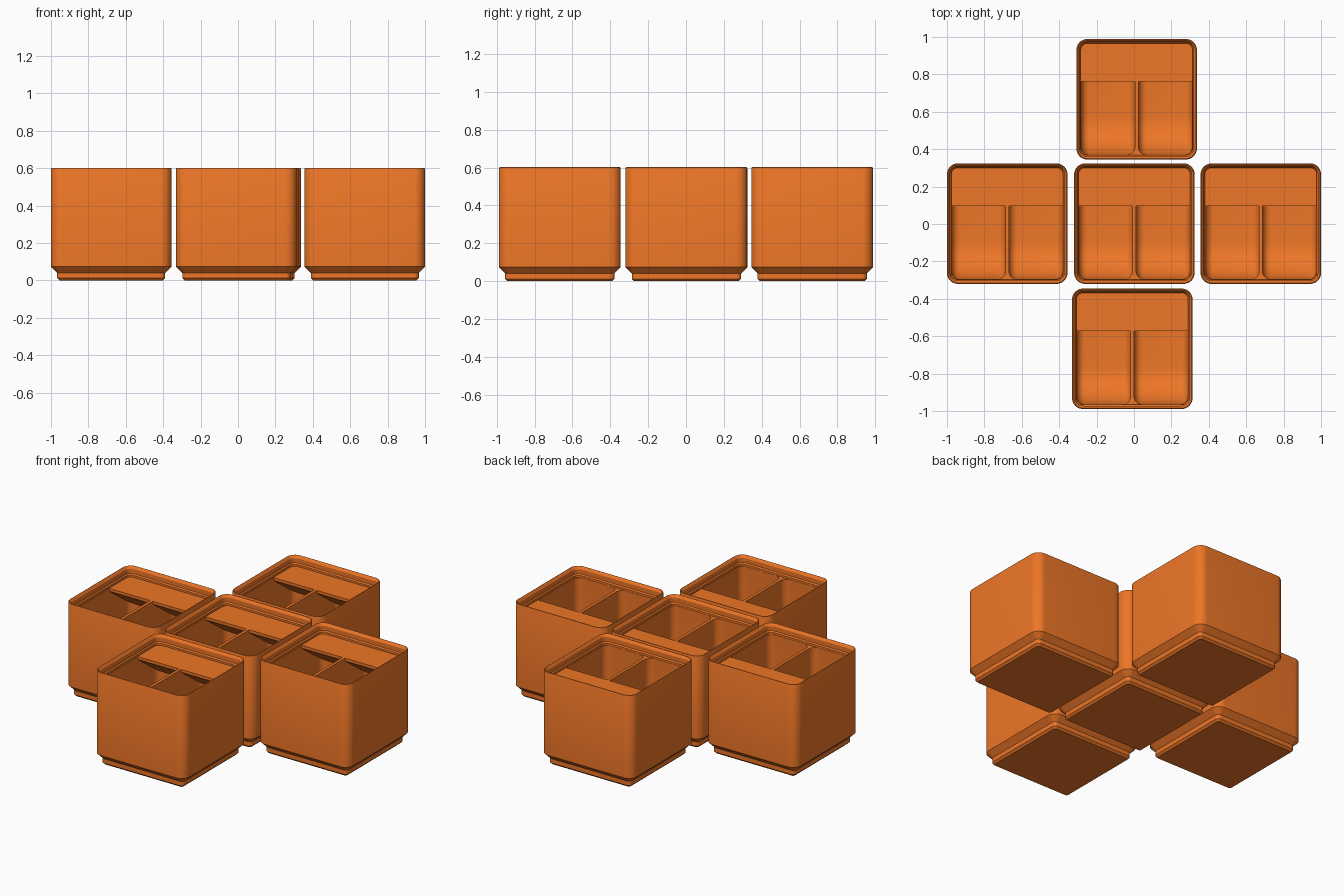
import bpy, bmesh, math

if "Cube" in bpy.data.objects:
    bpy.data.objects.remove(bpy.data.objects["Cube"])

S = 0.644 / 41.5          # units per millimetre; everything below is in mm
HALF = 20.75
INSET = 1.6               # wall thickness round the compartments
FILL_Z = 34.6             # height of divider and label shelf
SEG = 10


def rounded_square(h, r, z):
    pts = []
    for k, (sx, sy) in enumerate([(1, 1), (-1, 1), (-1, -1), (1, -1)]):
        for i in range(SEG + 1):
            a = math.pi / 2 * (k + i / SEG)
            pts.append((sx * (h - r) + r * math.cos(a), sy * (h - r) + r * math.sin(a), z))
    return pts


def loft(name, rings):
    """Closed solid through a stack of equal-length rings, capped at both ends."""
    bm = bmesh.new()
    loops = [[bm.verts.new([c * S for c in p]) for p in ring] for ring in rings]
    for a, b in zip(loops, loops[1:]):
        for i in range(len(a)):
            j = (i + 1) % len(a)
            bm.faces.new((a[i], a[j], b[j], b[i]))
    bm.faces.new(loops[0])
    bm.faces.new(loops[-1])
    bmesh.ops.recalc_face_normals(bm, faces=bm.faces[:])
    mesh = bpy.data.meshes.new(name)
    bm.to_mesh(mesh)
    bm.free()
    ob = bpy.data.objects.new(name, mesh)
    bpy.context.collection.objects.link(ob)
    return ob


def pocket_profile(x, d):
    """Side profile of a compartment, shrunk by d: scoop, floor, back, label underside."""
    front, back, floor = -HALF + INSET + d, HALF - INSET - d, 7 + d
    tip, scoop, fil = 6.1, 13 - d, 3.0 - d
    pts = [(front, FILL_Z + 0.6)]
    for i in range(17):
        a = math.pi + math.pi / 2 * i / 16
        pts.append((front + scoop + scoop * math.cos(a), floor + scoop + scoop * math.sin(a)))
    for i in range(9):
        a = math.pi * 1.5 + math.pi / 2 * i / 8
        pts.append((back - fil + fil * math.cos(a), floor + fil + fil * math.sin(a)))
    pts.append((back, FILL_Z - 1.2 - (back - tip) * math.tan(math.radians(36))))
    pts += [(tip, FILL_Z - 1.2), (tip, FILL_Z + 0.6)]
    return [(x, y, z) for y, z in pts]


def pocket(name, x0, x1):
    r, n = 2.8, 8
    steps = [(r * (1 - math.cos(math.pi / 2 * i / n)), r * (1 - math.sin(math.pi / 2 * i / n)))
             for i in range(n + 1)]
    rings = [pocket_profile(x0 + e, d) for e, d in steps]
    rings += [pocket_profile(x1 - e, d) for e, d in reversed(steps)]
    return loft(name, rings)


# Bin shell: (inset from outer wall, z) going up the outside and down inside the lip
outline = [(2.95, 0), (2.15, 0.8), (2.15, 2.6), (0, 4.75), (0, 38.4), (0.12, 38.7),
           (0.35, 38.8), (0.6, 38.6), (1.1, 37.7), (1.1, 35.9), (1.5, 35.4), (1.5, FILL_Z)]
body = loft("bin_centre", [rounded_square(HALF - i, 3.75 - i, z) for i, z in outline])

# Cut the two scooped compartments
cutters = [pocket("pocket_left", -HALF + INSET, -0.6), pocket("pocket_right", 0.6, HALF - INSET)]
for c in cutters:
    m = body.modifiers.new("cut", 'BOOLEAN')
    m.operation, m.object, m.solver = 'DIFFERENCE', c, 'EXACT'
    c.hide_render = True
dg = bpy.context.evaluated_depsgraph_get()
mesh = bpy.data.meshes.new_from_object(body.evaluated_get(dg))
body.modifiers.clear()
body.data = mesh
for c in cutters:
    bpy.data.objects.remove(c)

mat = bpy.data.materials.new("orange_plastic")
mat.diffuse_color = (0.85, 0.18, 0.02, 1)
mat.use_nodes = True
mat.node_tree.nodes["Principled BSDF"].inputs["Base Color"].default_value = mat.diffuse_color
mesh.materials.clear()
mesh.materials.append(mat)
bpy.context.view_layer.objects.active = body
body.select_set(True)
bpy.ops.object.shade_smooth_by_angle(angle=math.radians(25))

# Five bins laid out in a cross
body.location = (0.002, 0.002, 0)
for name, x, y in [("bin_left", -0.678, 0.002), ("bin_right", 0.678, 0.002),
                   ("bin_back", 0.014, 0.667), ("bin_front", -0.009, -0.667)]:
    ob = body.copy()
    ob.name = name
    ob.location = (x, y, 0)
    bpy.context.collection.objects.link(ob)
